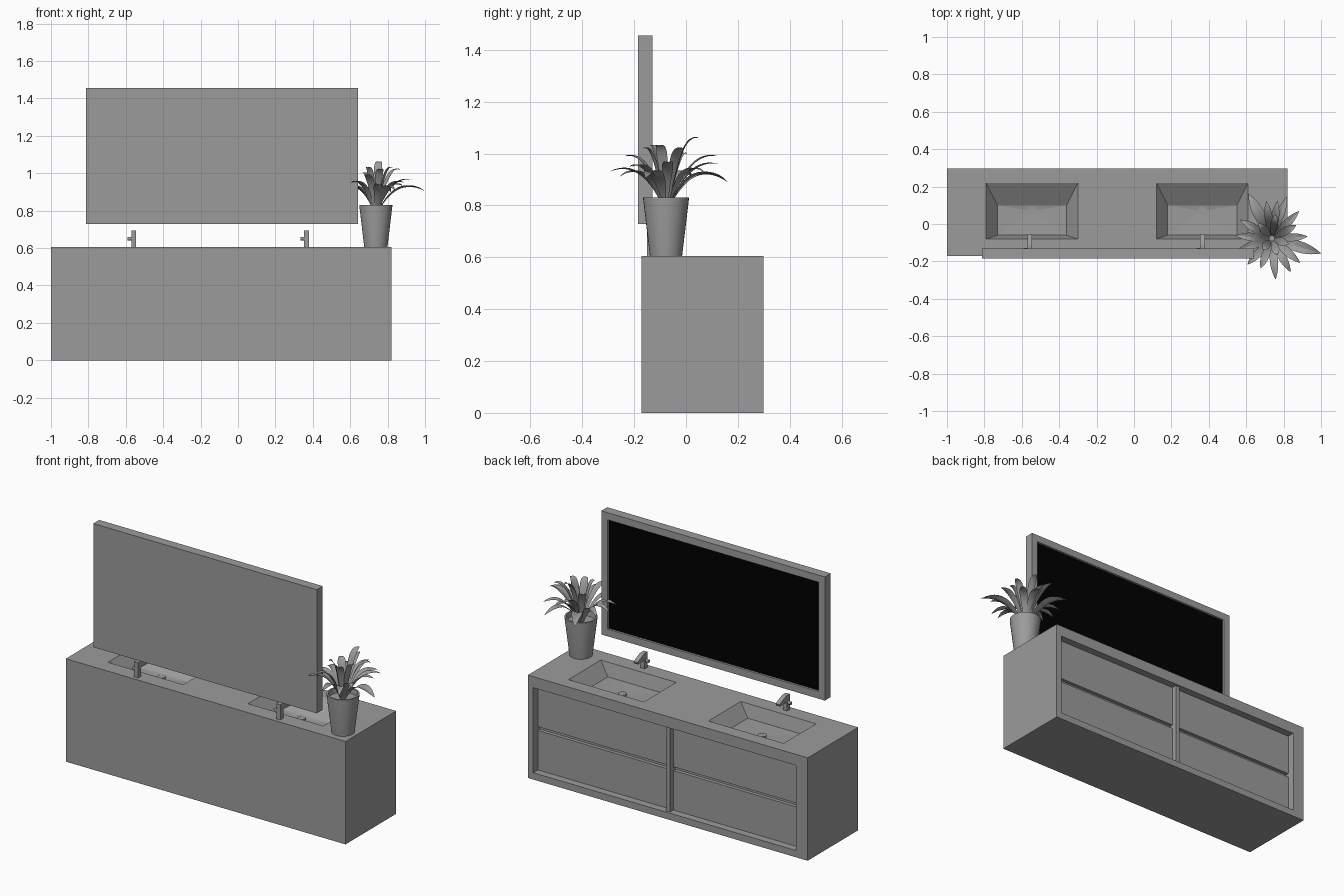
import bpy, bmesh, math
from mathutils import Vector

if "Cube" in bpy.data.objects:
    bpy.data.objects.remove(bpy.data.objects["Cube"])


def material(name, v):
    m = bpy.data.materials.new(name)
    m.diffuse_color = (v, v, v, 1)
    m.use_nodes = True
    m.node_tree.nodes["Principled BSDF"].inputs["Base Color"].default_value = m.diffuse_color
    return m


GREY = material("dark_grey", 0.33)
BLACK = material("dark_glass", 0.0)


def finish(name, bm, smooth=None, mat=GREY):
    bmesh.ops.recalc_face_normals(bm, faces=bm.faces)
    me = bpy.data.meshes.new(name)
    bm.to_mesh(me)
    bm.free()
    me.materials.append(mat)
    ob = bpy.data.objects.new(name, me)
    bpy.context.collection.objects.link(ob)
    bpy.ops.object.select_all(action='DESELECT')
    ob.select_set(True)
    bpy.context.view_layer.objects.active = ob
    if smooth:
        bpy.ops.object.shade_smooth_by_angle(angle=math.radians(smooth))
    return ob


def hull(name, pts, mat=GREY):
    bm = bmesh.new()
    vs = [bm.verts.new(p) for p in pts]
    bmesh.ops.convex_hull(bm, input=vs)
    bmesh.ops.dissolve_limit(bm, angle_limit=0.01, verts=bm.verts, edges=bm.edges)
    return finish(name, bm, mat=mat)


def rect(x0, x1, y0, y1, z):
    return [(x, y, z) for x in (x0, x1) for y in (y0, y1)]


def box(name, x, y, z, mat=GREY):
    return hull(name, rect(*x, *y, z[0]) + rect(*x, *y, z[1]), mat)


def prism(name, prof, x0, x1):
    # extrude a y-z profile along x
    bm = bmesh.new()
    f = bm.faces.new([bm.verts.new((x0, y, z)) for y, z in prof])
    g = bmesh.ops.extrude_face_region(bm, geom=[f])['geom']
    bmesh.ops.translate(bm, verts=[v for v in g if isinstance(v, bmesh.types.BMVert)], vec=(x1 - x0, 0, 0))
    return finish(name, bm)


def lathe(name, prof, centre, n=32, smooth=40):
    # revolve an r-z profile; radius 0 closes to a pole
    bm = bmesh.new()
    rings = []
    for r, z in prof:
        k = 1 if r == 0 else n
        rings.append([bm.verts.new((centre[0] + r * math.cos(2 * math.pi * i / n),
                                    centre[1] + r * math.sin(2 * math.pi * i / n), z)) for i in range(k)])
    for a, b in zip(rings, rings[1:]):
        for i in range(n):
            j = (i + 1) % n
            q = [a[i % len(a)], a[j % len(a)], b[j % len(b)], b[i % len(b)]]
            bm.faces.new(list(dict.fromkeys(q)))
    return finish(name, bm, smooth)


def cut(ob, cutter):
    m = ob.modifiers.new("cut", 'BOOLEAN')
    m.operation, m.solver, m.object = 'DIFFERENCE', 'EXACT', cutter
    bpy.context.view_layer.objects.active = ob
    bpy.ops.object.modifier_apply(modifier=m.name)
    bpy.data.objects.remove(cutter)


# Cabinet body with drawer opening on the +y side
TOP = 0.605
cabinet = box("cabinet", (-1, 0.82), (-0.172, 0.298), (0, TOP))
cut(cabinet, box("opening_cutter", (-0.925, 0.785), (0.235, 0.4), (0.04, 0.54)))
box("cabinet_divider", (-0.097, -0.07), (0.23, 0.285), (0.038, 0.542))

# Four drawer fronts
for x in ((-0.924, -0.098), (-0.069, 0.784)):
    for z in ((0.041, 0.273), (0.295, 0.539)):
        box("drawer_front", x, (0.225, 0.256), z)

# Sinks with sloped walls, drains and taps
for x0, tap_x in ((-0.79, -0.5575), (0.12, 0.367)):
    x1, cx = x0 + 0.49, x0 + 0.245
    cut(cabinet, hull("sink_cutter", rect(x0, x1, -0.08, 0.22, 0.7) + rect(x0, x1, -0.08, 0.22, TOP)
                      + rect(x0 + 0.06, x1 - 0.06, -0.06, 0.10, 0.53) + [(cx, 0.07, 0.524)]))
    lathe("drain", [(0, 0.515), (0.024, 0.515), (0.024, 0.5315), (0, 0.5315)], (cx, 0.07), 24)
    prism("tap", [(-0.15, 0.60), (-0.122, 0.60), (-0.122, 0.658), (-0.06, 0.655), (-0.055, 0.668),
                  (-0.115, 0.695), (-0.15, 0.695)], tap_x - 0.013, tap_x + 0.013)
    knob = lathe("tap_handle", [(0, -0.012), (0.009, -0.012), (0.009, 0.012), (0, 0.012)], (0, 0), 16)
    knob.rotation_euler.y = math.pi / 2
    knob.location = (tap_x - 0.02, -0.136, 0.65)

# Framed mirror facing +y
frame = box("mirror_frame", (-0.812, 0.642), (-0.185, -0.13), (0.728, 1.455))
cut(frame, box("mirror_cutter", (-0.772, 0.602), (-0.145, 0), (0.77, 1.413)))
box("mirror_glass", (-0.772, 0.602), (-0.15, -0.143), (0.77, 1.413), BLACK)

# Plant pot with soil
PX, PY = 0.737, -0.077
lathe("plant_pot", [(0, TOP), (0.062, TOP), (0.088, 0.822), (0.088, 0.83), (0.079, 0.83),
                    (0.076, 0.80), (0, 0.80)], (PX, PY), 32)

# Arching leaves: tip offset x, y and tip height
tips = [(0.262, -0.08, 0.905), (0.19, 0.01, 0.965), (0.145, 0.145, 0.93), (0.08, 0.225, 0.90),
        (0.03, 0.2, 0.96), (-0.03, 0.2, 0.99), (-0.125, 0.238, 0.89), (-0.17, 0.1, 0.91),
        (-0.195, 0.015, 0.91), (-0.185, -0.065, 0.92), (-0.13, -0.14, 0.95), (-0.06, -0.16, 0.99),
        (0.02, -0.218, 0.93), (0.1, -0.18, 0.91), (0.15, -0.13, 0.95), (0.13, 0.07, 1.02),
        (0.02, 0.127, 1.06), (-0.07, 0.08, 1.0), (-0.05, -0.06, 1.03), (0.03, -0.09, 1.02),
        (0.09, -0.03, 1.03)]
for i, (dx, dy, tz) in enumerate(tips):
    out = Vector((dx, dy, 0))
    side = Vector((-dy, dx, 0)).normalized()
    base = Vector((PX, PY, 0.80)) + out.normalized() * 0.015
    tip = Vector((PX + dx, PY + dy, tz))
    ctrl = Vector((PX, PY, 0)) + out * 0.45 + Vector((0, 0, max(tz + 0.02, 0.98)))
    w = 0.028 if i in (0, 6) else 0.02
    bm = bmesh.new()
    rows, N = [], 12
    for k in range(N + 1):
        t = k / N
        p = base * (1 - t) ** 2 + ctrl * 2 * t * (1 - t) + tip * t * t
        h = w * (0.22 * (1 - t) + math.sin(math.pi * t ** 1.3) ** 0.8) if k < N else 0.0008
        lift = Vector((0, 0, 0.3 * h))
        rows.append([bm.verts.new(q) for q in (p - side * h + lift, p, p + side * h + lift)])
    for a, b in zip(rows, rows[1:]):
        for j in range(2):
            bm.faces.new((a[j], a[j + 1], b[j + 1], b[j]))
    finish("leaf", bm, 30)
